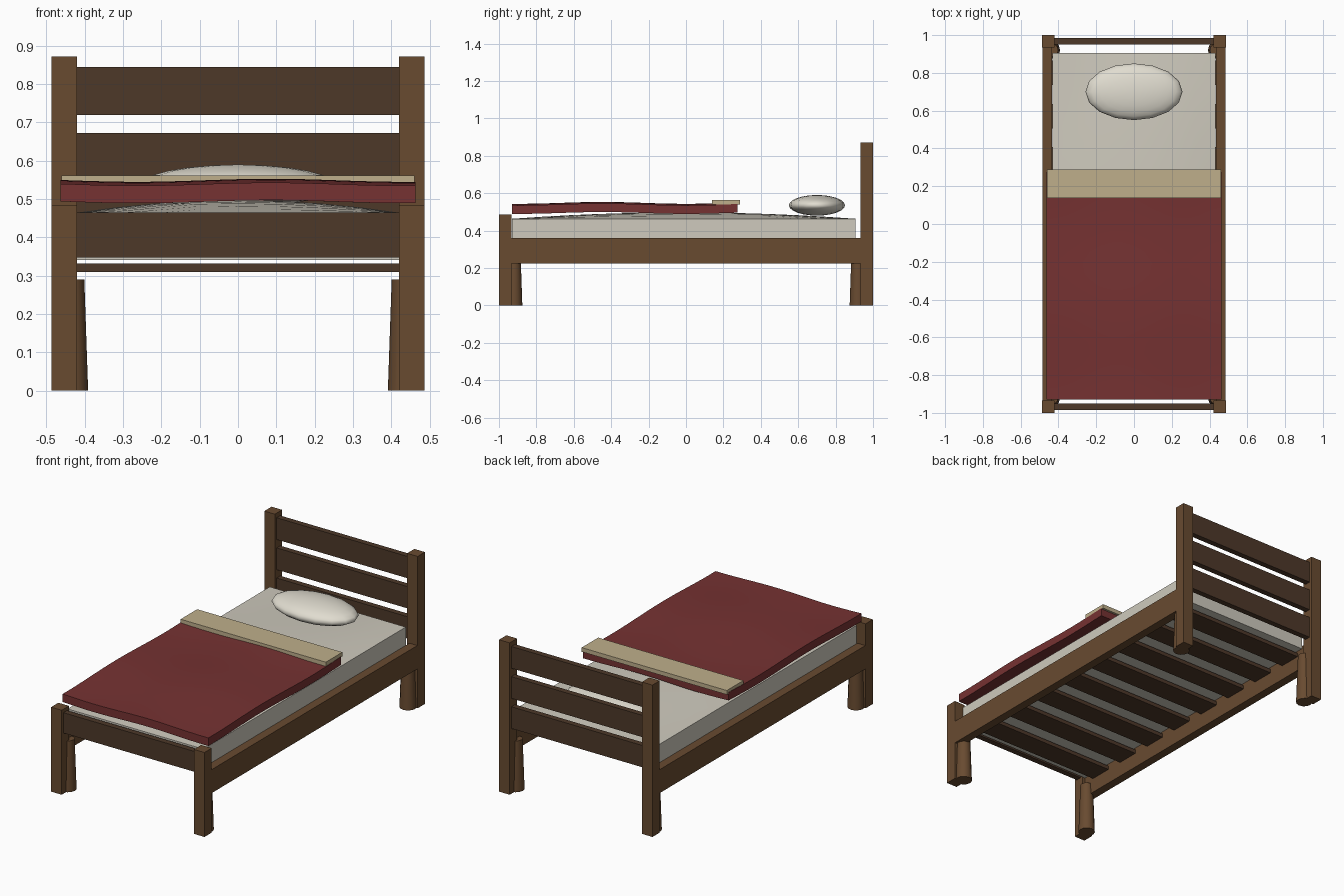
import bpy, bmesh, math

if "Cube" in bpy.data.objects:
    bpy.data.objects.remove(bpy.data.objects["Cube"])


def material(name, rgb):
    m = bpy.data.materials.new(name)
    m.use_nodes = True
    m.diffuse_color = (*rgb, 1)
    node = next(n for n in m.node_tree.nodes if n.type == 'BSDF_PRINCIPLED')
    node.inputs["Base Color"].default_value = (*rgb, 1)
    return m


WOOD = material("wood", (0.14, 0.07, 0.03))
DARK = material("dark_wood", (0.075, 0.04, 0.022))
RED = material("red_cloth", (0.18, 0.032, 0.032))
CREAM = material("cream_cloth", (0.52, 0.43, 0.26))
WHITE = material("white_cloth", (0.62, 0.59, 0.51))
PILLOW = material("pillow_cloth", (0.75, 0.72, 0.63))


def finish(bm, name, mat, smooth=False):
    bmesh.ops.recalc_face_normals(bm, faces=bm.faces)
    mesh = bpy.data.meshes.new(name)
    bm.to_mesh(mesh)
    bm.free()
    mesh.materials.append(mat)
    ob = bpy.data.objects.new(name, mesh)
    bpy.context.collection.objects.link(ob)
    if smooth:
        bpy.ops.object.select_all(action='DESELECT')
        ob.select_set(True)
        bpy.context.view_layer.objects.active = ob
        bpy.ops.object.shade_smooth_by_angle(angle=math.radians(35))
    return ob


def box(name, mat, x, y, z):
    """Box from (min, max) pairs on each axis."""
    bm = bmesh.new()
    bmesh.ops.create_cube(bm, size=1)
    for v in bm.verts:
        v.co = [lo + (c + 0.5) * (hi - lo) for c, (lo, hi) in zip(v.co, (x, y, z))]
    return finish(bm, name, mat)


def slab(name, mat, x, y, nx, ny, bottom, top):
    """Grid slab whose lower and upper heights are functions of x and y."""
    bm = bmesh.new()
    bmesh.ops.create_grid(bm, x_segments=nx, y_segments=ny, size=1)
    for v in bm.verts:
        v.co.x *= x
        v.co.y = (y[0] + y[1]) / 2 + v.co.y * (y[1] - y[0]) / 2
    grown = bmesh.ops.extrude_face_region(bm, geom=bm.faces[:], use_keep_orig=True)
    upper = {g for g in grown["geom"] if isinstance(g, bmesh.types.BMVert)}
    for v in bm.verts:
        v.co.z = (top if v in upper else bottom)(v.co.x, v.co.y)
    return finish(bm, name, mat, smooth=True)


# Square corner posts with flared round legs tucked inside them
for side, sx in (("left", 1), ("right", -1)):
    xs = sorted((sx * 0.42, sx * 0.487))
    for end, sy, height in (("front", -1, 0.485), ("back", 1, 0.872)):
        ys = sorted((sy * 0.934, sy))
        box(f"{end}_{side}_post", WOOD, xs, ys, (0, height))
        bm = bmesh.new()
        bmesh.ops.create_cone(bm, cap_ends=True, segments=12,
                              radius1=0.045, radius2=0.035, depth=0.29)
        bmesh.ops.translate(bm, verts=bm.verts, vec=(sx * 0.436, sy * 0.92, 0.145))
        finish(bm, f"{end}_{side}_leg", WOOD, smooth=True)
    # Side rail
    box(f"{side}_rail", WOOD, sorted((sx * 0.435, sx * 0.485)),
        (-0.94, 0.94), (0.225, 0.36))

# Headboard planks and footboard
for i in range(3):
    z = 0.374 + i * 0.173
    box(f"headboard_plank_{i + 1}", DARK, (-0.43, 0.43), (0.951, 0.984), (z, z + 0.125))
box("footboard", DARK, (-0.43, 0.43), (-0.984, -0.951), (0.348, 0.465))

# Slats under the mattress
SLATS = 8
for i in range(SLATS):
    y = -0.8 + 1.6 * i / (SLATS - 1)
    box(f"slat_{i + 1}", DARK, (-0.44, 0.44), (y - 0.065, y + 0.065), (0.31, 0.332))

# Mattress with a gently crowned top
slab("mattress", WHITE, 0.432, (-0.93, 0.905), 8, 12,
     lambda x, y: 0.341,
     lambda x, y: 0.463 + 0.034 * (1 - (x / 0.432) ** 2) * (1 - ((y + 0.012) / 0.918) ** 2))


# Rippled blanket and its folded band
def ripple(x, y):
    return 0.005 * math.sin(7 * y + 4.7) + 0.004 * math.sin(9 * x + 0.8)


slab("blanket", RED, 0.463, (-0.93, 0.275), 16, 20,
     lambda x, y: 0.498 + ripple(x, y), lambda x, y: 0.544 + ripple(x, y))
box("blanket_fold", CREAM, (-0.461, 0.461), (0.138, 0.288), (0.538, 0.562))

# Pillow
bm = bmesh.new()
bmesh.ops.create_uvsphere(bm, u_segments=16, v_segments=12, radius=1)
for v in bm.verts:
    v.co = (v.co.x * 0.257, 0.7 + v.co.y * 0.15, 0.535 + v.co.z * 0.055)
pillow = finish(bm, "pillow", PILLOW)
pillow.data.shade_smooth()
